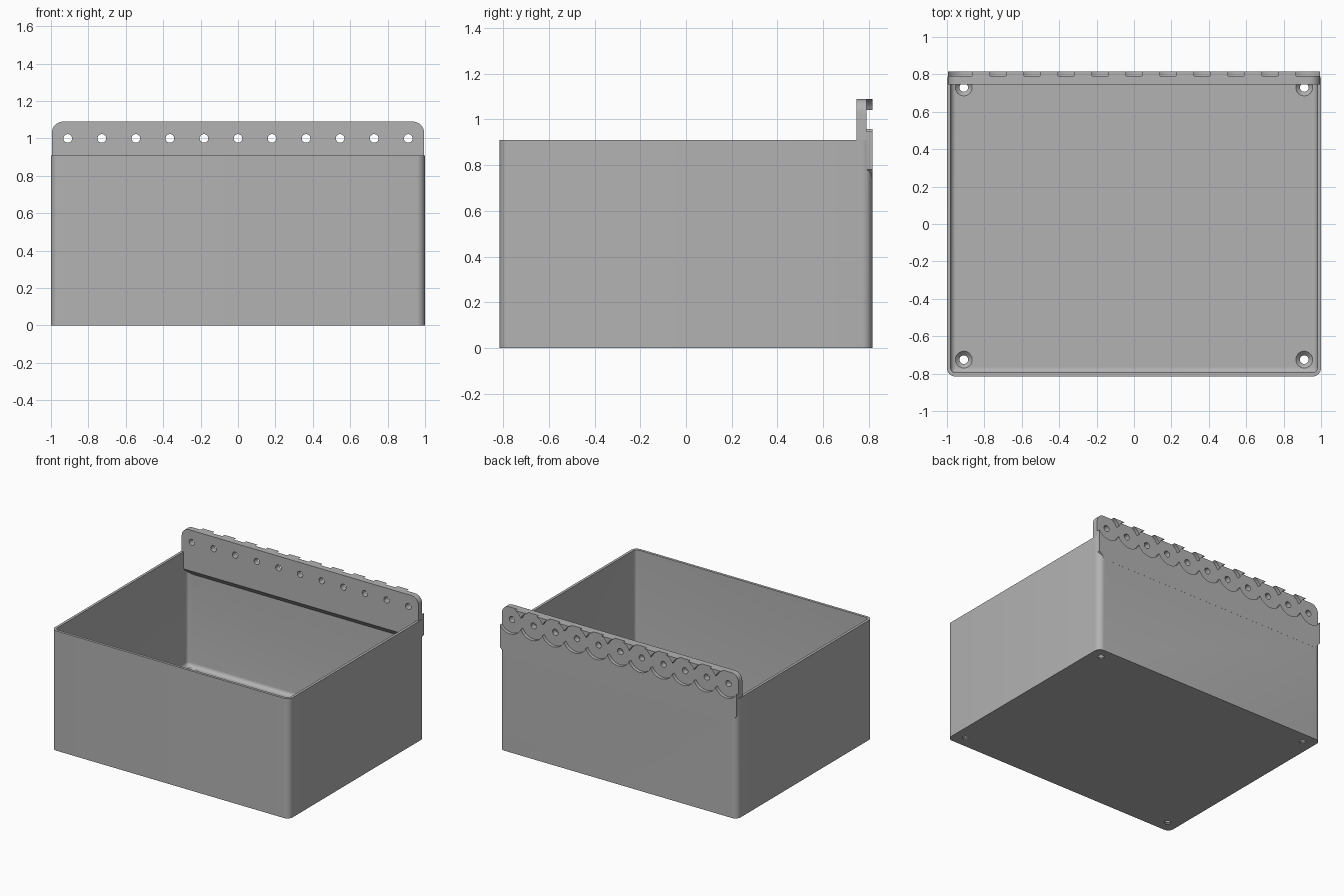
import bpy, bmesh
from math import sin, cos, pi, radians
from mathutils import Matrix, Vector

if "Cube" in bpy.data.objects:
    bpy.data.objects.remove(bpy.data.objects["Cube"])

HALF_X, HALF_Y, HEIGHT = 1.0, 0.815, 0.91
WALL, FLOOR, CORNER, FILLET = 0.02, 0.03, 0.045, 0.028
HOLE_Z, HOLE_R, HOLES, PITCH = 1.0, 0.023, 11, 0.182

grey = bpy.data.materials.new("plain grey")
grey.use_nodes = True
colour = (0.45, 0.45, 0.45, 1)
grey.diffuse_color = colour
grey.node_tree.nodes["Principled BSDF"].inputs["Base Color"].default_value = colour


def make_object(name, bm):
    bmesh.ops.recalc_face_normals(bm, faces=bm.faces)
    mesh = bpy.data.meshes.new(name)
    bm.to_mesh(mesh)
    bm.free()
    mesh.materials.append(grey)
    obj = bpy.data.objects.new(name, mesh)
    bpy.context.collection.objects.link(obj)
    return obj


def ring(bm, inset, z, steps=8):
    """Rounded rectangle of vertices, inset from the outer wall."""
    r = max(CORNER - inset, 0.012)
    cx, cy = HALF_X - inset - r, HALF_Y - inset - r
    verts = []
    for k, (sx, sy) in enumerate([(1, 1), (-1, 1), (-1, -1), (1, -1)]):
        for i in range(steps + 1):
            a = (k + i / steps) * pi / 2
            verts.append(bm.verts.new((sx * cx + r * cos(a), sy * cy + r * sin(a), z)))
    return verts


def add_cone(bm, centre, r1, r2, depth, axis="Z", segments=32):
    turn = Matrix.Rotation(radians(90), 4, "X") if axis == "Y" else Matrix()
    bmesh.ops.create_cone(bm, cap_ends=True, segments=segments, radius1=r1, radius2=r2,
                          depth=depth, matrix=Matrix.Translation(centre) @ turn)


def combine(target, tool, operation, overlap=False):
    mod = target.modifiers.new("combine", "BOOLEAN")
    mod.operation, mod.object, mod.solver = operation, tool, "EXACT"
    mod.use_self = overlap
    bpy.context.view_layer.objects.active = target
    bpy.ops.object.modifier_apply(modifier=mod.name)
    bpy.data.objects.remove(tool)


# Open box: outer wall, rim, inner wall, floor fillet
bm = bmesh.new()
sections = [(0, 0), (0, HEIGHT), (WALL, HEIGHT)]
for i in range(7):
    a = i / 6 * pi / 2
    sections.append((WALL + FILLET * (1 - cos(a)), FLOOR + FILLET * (1 - sin(a))))
rings = [ring(bm, inset, z) for inset, z in sections]
for low, high in zip(rings, rings[1:]):
    for i in range(len(low)):
        j = (i + 1) % len(low)
        bm.faces.new((low[i], low[j], high[j], high[i]))
bm.faces.new(rings[0])
bm.faces.new(rings[-1])
box = make_object("storage_box", bm)

# Raised back flange with rounded top and tapered underside
bm = bmesh.new()
side, top, round_r, front, back = 0.995, 1.09, 0.06, 0.745, 0.8155
for s in (-1, 1):
    for y in (front, back):
        bm.verts.new((s * side, y, 0.78))
        for i in range(9):
            a = i / 8 * pi / 2
            bm.verts.new((s * (side - round_r + round_r * cos(a)), y,
                          top - round_r + round_r * sin(a)))
    for y in (front + 0.05, back):
        bm.verts.new((s * (side - 0.05), y, 0.73))
bmesh.ops.convex_hull(bm, input=bm.verts)
bmesh.ops.dissolve_limit(bm, angle_limit=radians(1), verts=bm.verts, edges=bm.edges)
flange = make_object("back_flange", bm)
combine(box, flange, "UNION")

# Overlapping round recesses and the row of through holes
recesses, holes = bmesh.new(), bmesh.new()
for i in range(HOLES):
    x = (i - HOLES // 2) * PITCH
    add_cone(recesses, Vector((x, 0.89, HOLE_Z)), 0.1, 0.1, 0.2, "Y", 48)
    add_cone(holes, Vector((x, 0.78, HOLE_Z)), HOLE_R, HOLE_R, 0.3, "Y", 24)
combine(box, make_object("recess_cutter", recesses), "DIFFERENCE", True)
combine(box, make_object("hole_cutter", holes), "DIFFERENCE")

# Countersunk screw holes in the floor corners
sinks, drills = bmesh.new(), bmesh.new()
for x in (-0.91, 0.91):
    for y in (-0.725, 0.73):
        add_cone(sinks, Vector((x, y, FLOOR - 0.01)), 0.02, 0.05, 0.03)
        add_cone(drills, Vector((x, y, 0)), 0.023, 0.023, 0.2)
combine(box, make_object("countersink_cutter", sinks), "DIFFERENCE")
combine(box, make_object("screw_hole_cutter", drills), "DIFFERENCE")

bpy.ops.object.select_all(action="DESELECT")
box.select_set(True)
bpy.context.view_layer.objects.active = box
bpy.ops.object.shade_smooth_by_angle(angle=radians(30))
